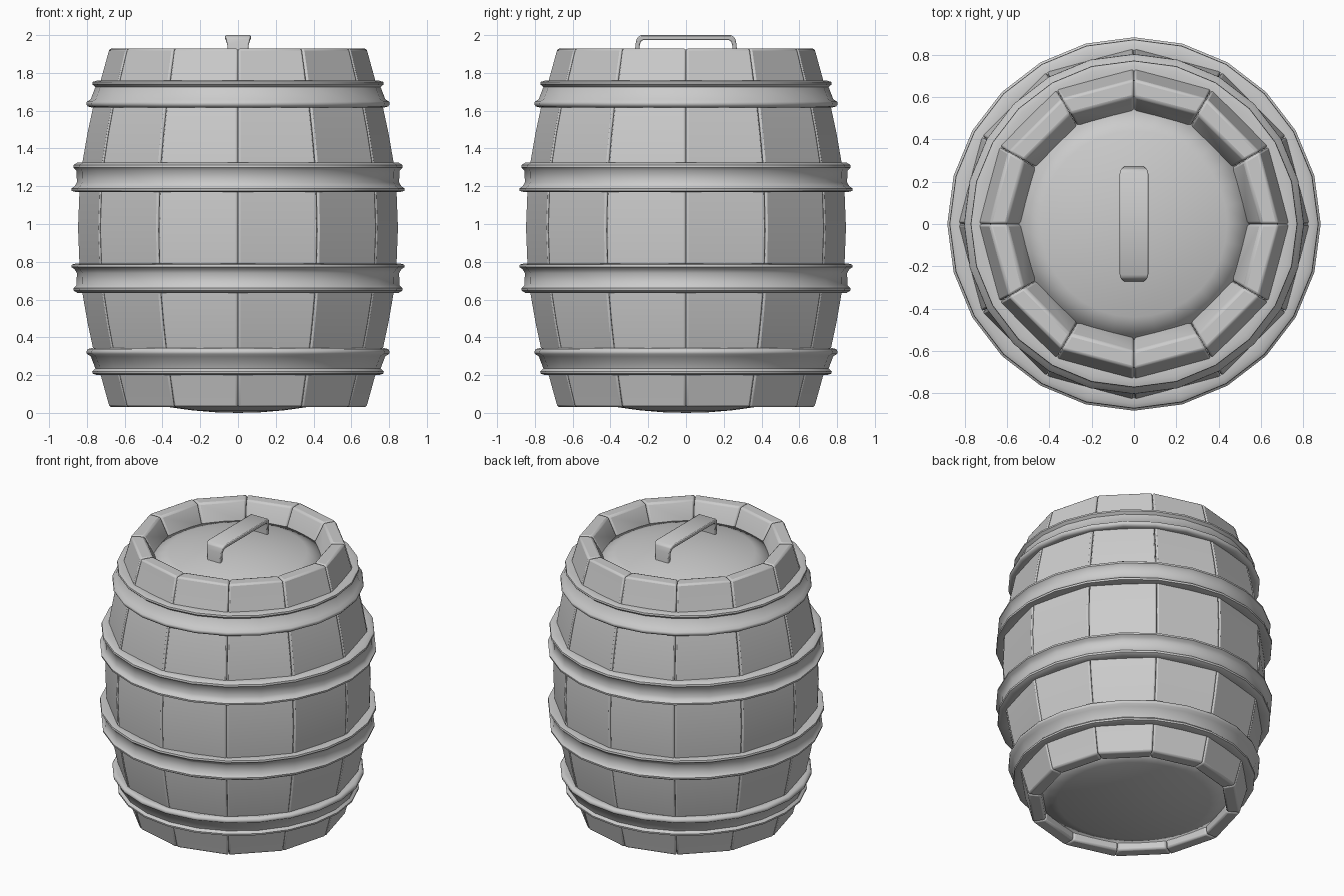
import bpy, bmesh
from math import sin, cos, pi, radians

if "Cube" in bpy.data.objects:
    bpy.data.objects.remove(bpy.data.objects["Cube"])

MID = 0.98  # height of the mirror plane between the bands


def finish(name, bm, angle=35, bevel=0.0):
    bmesh.ops.recalc_face_normals(bm, faces=bm.faces)
    me = bpy.data.meshes.new(name)
    bm.to_mesh(me)
    bm.free()
    ob = bpy.data.objects.new(name, me)
    bpy.context.collection.objects.link(ob)
    bpy.context.view_layer.objects.active = ob
    for o in bpy.context.selected_objects:
        o.select_set(False)
    ob.select_set(True)
    if bevel:
        m = ob.modifiers.new("bevel", 'BEVEL')
        m.width = bevel
        m.segments = 2
        m.limit_method = 'ANGLE'
        m.angle_limit = radians(40)
    bpy.ops.object.shade_smooth_by_angle(angle=radians(angle))
    return ob


def bridge(bm, rings, wrap):
    n = len(rings)
    for i in range(n if wrap else n - 1):
        a, b = rings[i], rings[(i + 1) % n]
        k = len(a)
        for j in range(k):
            bm.faces.new((a[j], a[(j + 1) % k], b[(j + 1) % k], b[j]))


def lathe_ring(name, profile, sides):
    bm = bmesh.new()
    rings = [[bm.verts.new((r * cos(2 * pi * i / sides), r * sin(2 * pi * i / sides), z))
              for r, z in profile] for i in range(sides)]
    bridge(bm, rings, True)
    return finish(name, bm, 50)


# Staves: 12 bowed boards with rounded edges
half = [(0.95, 0.683), (0.78, 0.73), (0.64, 0.77), (0.5, 0.80), (0.34, 0.828), (0.18, 0.843)]
outer = [(r, MID + d) for d, r in half] + [(0.85, MID)] + [(r, MID - d) for d, r in reversed(half)]
inner = [(0.60, 1.93), (0.53, 1.80), (0.60, 1.6), (0.66, 1.32), (0.69, 1.16), (0.70, MID),
         (0.69, 0.80), (0.68, 0.64), (0.66, 0.48), (0.63, 0.34), (0.59, 0.20), (0.59, 0.12), (0.60, 0.03)]
for s in range(12):
    bm = bmesh.new()
    rings = []
    a0, a1 = s * pi / 6 + 0.001, (s + 1) * pi / 6 - 0.001
    for (ro, zo), (ri, zi) in zip(outer, inner):
        rings.append([bm.verts.new((r * cos(a), r * sin(a), z)) for r, a, z in
                      ((ro, a0, zo), (ro, a1, zo), (ri, a1, zi), (ri, a0, zi))])
    bridge(bm, rings, False)
    bm.faces.new(rings[0])
    bm.faces.new(rings[-1])
    finish(f"stave_{s + 1}", bm, 50, 0.012)

# Hoops: flanged bands, mirrored about the middle
wide = [(0.80, 1.32), (0.85, 1.325), (0.87, 1.313), (0.872, 1.30), (0.855, 1.283), (0.853, 1.22),
        (0.865, 1.20), (0.882, 1.188), (0.88, 1.175), (0.86, 1.17), (0.80, 1.18)]
narrow = [(0.68, 1.75), (0.745, 1.76), (0.77, 1.752), (0.772, 1.74), (0.755, 1.725), (0.78, 1.66),
          (0.80, 1.648), (0.803, 1.635), (0.795, 1.622), (0.775, 1.617), (0.72, 1.63)]
for name, prof in (("middle_hoop", wide), ("end_hoop", narrow)):
    lathe_ring("upper_" + name, prof, 24)
    lathe_ring("lower_" + name, [(r, 2 * MID - z) for r, z in prof], 24)


# Lids: shallow domes
def lid(name, radius, z_rim, z_mid):
    bm = bmesh.new()
    rings = []
    for t in (1, 0.8, 0.6, 0.4, 0.2):
        z = z_mid + (z_rim - z_mid) * t * t
        rings.append([bm.verts.new((radius * t * cos(pi * i / 16), radius * t * sin(pi * i / 16), z))
                      for i in range(32)])
    bridge(bm, rings, False)
    c = bm.verts.new((0, 0, z_mid))
    for i in range(32):
        bm.faces.new((rings[-1][i], rings[-1][(i + 1) % 32], c))
    ob = finish(name, bm)
    m = ob.modifiers.new("thickness", 'SOLIDIFY')
    m.thickness = 0.03
    # thicken towards the inside of the barrel
    up = ob.data.polygons[-1].normal.z > 0
    m.offset = -1 if up == (z_mid > 1) else 1


lid("top_lid", 0.55, 1.81, 1.905)
lid("bottom_lid", 0.61, 0.085, 0.0)

# Handle: bent strap along y, flaring slightly at the top
path = [(0.272, 1.86, 0.05, 0.245), (0.268, 1.95, 0.056, 0.245), (0.26, 1.985, 0.063, 0.24),
        (0.24, 2.0, 0.068, 0.225)]  # outer y, z, half width, inner y
low = [1.86, 1.945, 1.965, 1.975]
bm = bmesh.new()
rings = []
for sgn, order in ((-1, range(4)), (1, reversed(range(4)))):
    for i in order:
        y, z, w, yi = path[i]
        rings.append([bm.verts.new(p) for p in ((-w, sgn * y, z), (w, sgn * y, z),
                                                (w, sgn * yi, low[i]), (-w, sgn * yi, low[i]))])
bridge(bm, rings, False)
bm.faces.new(rings[0])
bm.faces.new(rings[-1])
finish("lid_handle", bm, 50, 0.006)
